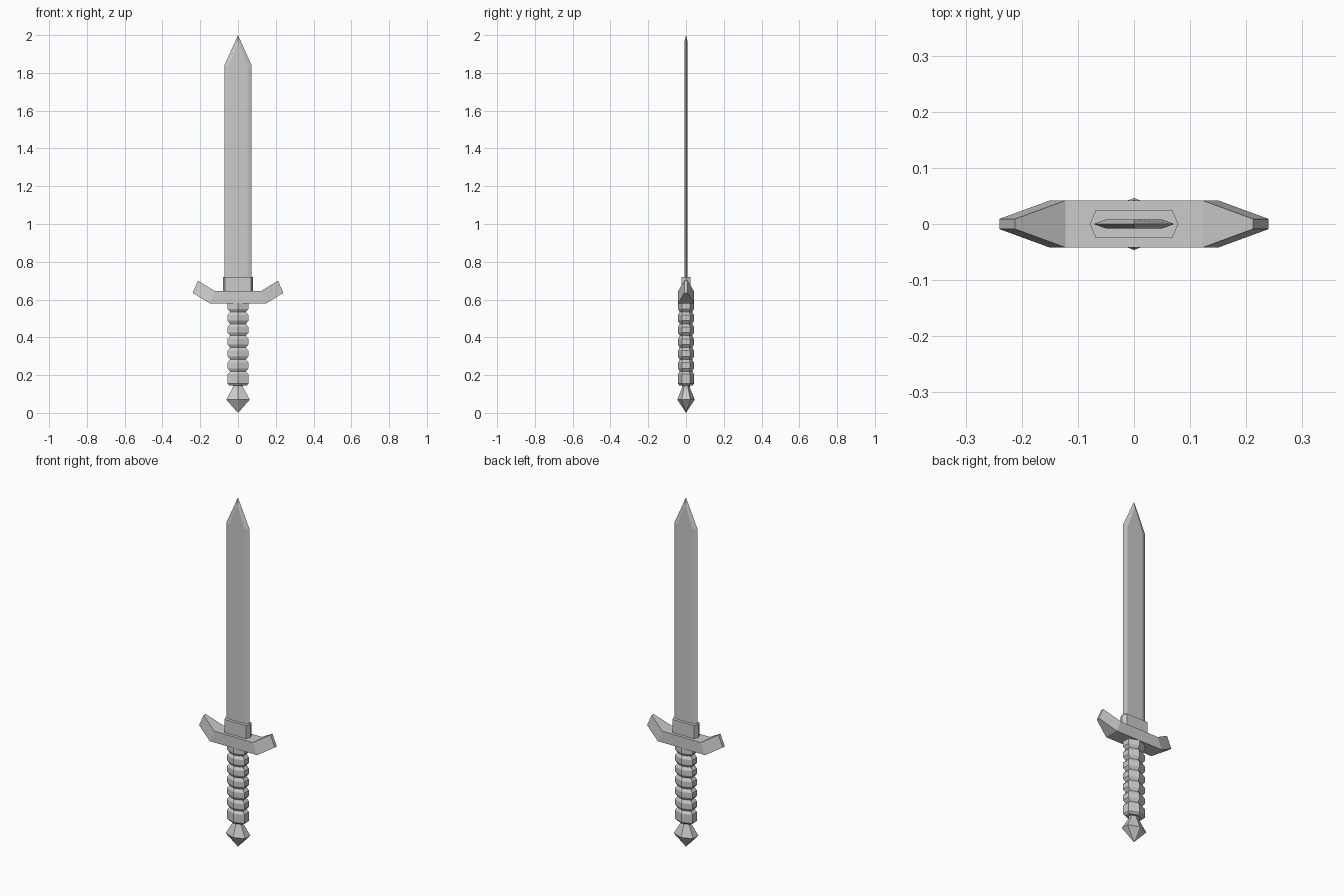
import bpy, math

if "Cube" in bpy.data.objects:
    bpy.data.objects.remove(bpy.data.objects["Cube"])


def loft(name, sections):
    """Skin a list of equal-sized closed loops; cap the two ends."""
    n = len(sections[0])
    verts = [p for s in sections for p in s]
    faces = [tuple(reversed(range(n))), tuple(range(len(verts) - n, len(verts)))]
    for i in range(len(sections) - 1):
        for j in range(n):
            a, b = i * n + j, i * n + (j + 1) % n
            faces.append((a, b, b + n, a + n))
    mesh = bpy.data.meshes.new(name)
    mesh.from_pydata(verts, [], faces)
    mesh.validate()
    ob = bpy.data.objects.new(name, mesh)
    bpy.context.collection.objects.link(ob)
    # weld collapsed tips and make normals consistent
    import bmesh
    bm = bmesh.new()
    bm.from_mesh(mesh)
    bmesh.ops.remove_doubles(bm, verts=bm.verts, dist=1e-5)
    bmesh.ops.dissolve_degenerate(bm, edges=bm.edges, dist=1e-5)
    bmesh.ops.recalc_face_normals(bm, faces=bm.faces)
    bm.to_mesh(mesh)
    bm.free()
    return ob


def flat_hex(xo, xi, y, z, zi=None):
    """Wide hexagon: edge points at xo, flat sides from -xi to xi."""
    zi = z if zi is None else zi
    return [(-xo, 0, z), (-xi, -y, zi), (xi, -y, zi),
            (xo, 0, z), (xi, y, zi), (-xi, y, zi)]


def ring(rx, ry, z):
    """Six-sided grip ring with corners facing front and back."""
    return [(rx * math.cos(a) / math.cos(math.pi / 6), ry * math.sin(a), z)
            for a in (math.radians(30 + 60 * k) for k in range(6))]


# Blade: bevelled edges, bevels meeting just under the tip
loft("blade", [flat_hex(0.072, 0.050, 0.008, 0.68),
               flat_hex(0.072, 0.050, 0.008, 1.84, 1.83),
               flat_hex(0, 0, 0.008, 2.0, 1.965)])

# Collar at the blade base
loft("blade_collar", [flat_hex(0.079, 0.068, 0.025, z) for z in (0.63, 0.72)])

# Crossguard: sections of (bottom x, bottom z, top x, top z, half depth)
half = [(0.15, 0.58, 0.122, 0.645, 0.042), (0.24, 0.635, 0.212, 0.70, 0.009)]
stations = [(-a, b, -c, d, e) for a, b, c, d, e in reversed(half)] + half
loft("crossguard", [[(xb, -y, zb), (xb, y, zb), (xt, y, zt), (xt, -y, zt)]
                    for xb, zb, xt, zt, y in stations])

# Grip: base block followed by repeated ridges
profile = [(0.045, 0.145), (0.055, 0.155), (0.055, 0.205), (0.042, 0.219)]
for k in range(6):
    c = 0.251 + 0.063 * k
    profile += [(0.055, c - 0.015), (0.055, c + 0.015), (0.042, c + 0.0315)]
loft("grip", [ring(r, r * 0.78, z) for r, z in profile])

# Pommel: pointed gem below a narrow neck
loft("pommel", [ring(r, r * 0.745, z) for r, z in
                [(0, 0), (0.062, 0.07), (0.027, 0.135), (0.027, 0.15)]])
